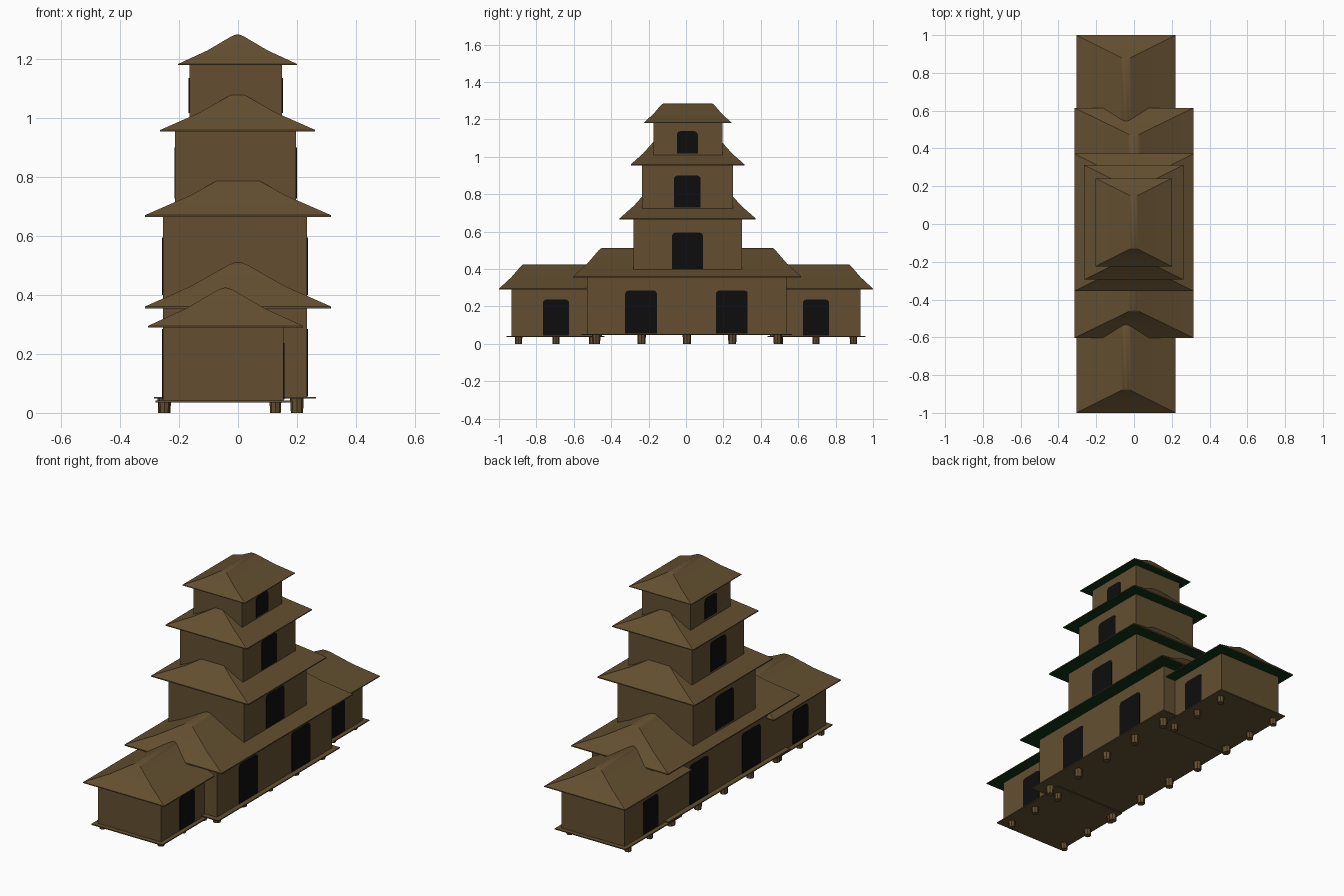
import bpy, bmesh, math

if "Cube" in bpy.data.objects:
    bpy.data.objects.remove(bpy.data.objects["Cube"])


def material(name, rgb):
    m = bpy.data.materials.new(name)
    m.diffuse_color = (*rgb, 1)
    m.use_nodes = True
    m.node_tree.nodes["Principled BSDF"].inputs["Base Color"].default_value = m.diffuse_color
    return m


WOOD = material("brown wood", (0.125, 0.078, 0.030))
GREEN = material("dark green soffit", (0.004, 0.032, 0.008))
BLACK = material("black doorway", (0.004, 0.004, 0.004))


def finish(name, bm, mats, smooth=False):
    bmesh.ops.recalc_face_normals(bm, faces=bm.faces[:])
    me = bpy.data.meshes.new(name)
    bm.to_mesh(me)
    bm.free()
    for m in mats:
        me.materials.append(m)
    ob = bpy.data.objects.new(name, me)
    bpy.context.collection.objects.link(ob)
    if smooth:
        bpy.ops.object.select_all(action='DESELECT')
        ob.select_set(True)
        bpy.context.view_layer.objects.active = ob
        bpy.ops.object.shade_smooth_by_angle(angle=math.radians(30))
    return ob


def box(name, x0, x1, y0, y1, z0, z1):
    bm = bmesh.new()
    bmesh.ops.create_cube(bm, size=1)
    for v in bm.verts:
        v.co.x = x0 if v.co.x < 0 else x1
        v.co.y = y0 if v.co.y < 0 else y1
        v.co.z = z0 if v.co.z < 0 else z1
    return finish(name, bm, [WOOD])


def hip_roof(name, x0, x1, y0, y1, z0, rise, run):
    """Slightly concave hipped roof with a rounded ridge and a flat green underside."""
    bm = bmesh.new()
    half = (x1 - x0) / 2
    rings = []
    for t, h in ((0, 0), (0, 0.04), (0.5, 0.48), (0.9, 0.93), (0.97, 0.99), (1, 1)):
        dx, dy, z = (half - 0.003) * t, run * t, z0 + rise * h
        rings.append([bm.verts.new(p) for p in (
            (x0 + dx, y0 + dy, z), (x1 - dx, y0 + dy, z),
            (x1 - dx, y1 - dy, z), (x0 + dx, y1 - dy, z))])
    for a, b in zip(rings, rings[1:]):
        for i in range(4):
            j = (i + 1) % 4
            bm.faces.new((a[i], a[j], b[j], b[i]))
    bm.faces.new(rings[-1])
    bm.faces.new(rings[0][::-1]).material_index = 1
    return finish(name, bm, [WOOD, GREEN], True)


def doorway(name, x, side, y0, y1, z0, z1, r=0.018):
    """Thin dark plate with rounded upper corners on a long wall."""
    pts = [(y0, z0), (y1, z0)]
    for cy, start in ((y1 - r, 0), (y0 + r, 90)):
        for k in range(4):
            a = math.radians(start + k * 30)
            pts.append((cy + r * math.cos(a), z1 - r + r * math.sin(a)))
    bm = bmesh.new()
    f = bm.faces.new([bm.verts.new((x - 0.001 * side, y, z)) for y, z in pts])
    ext = bmesh.ops.extrude_face_region(bm, geom=[f])
    for g in ext["geom"]:
        if isinstance(g, bmesh.types.BMVert):
            g.co.x += 0.004 * side
    finish(name, bm, [BLACK])


def posts(name, xs, ys, height, r):
    bm = bmesh.new()
    for x in xs:
        for y in ys:
            geo = bmesh.ops.create_cone(bm, cap_ends=True, segments=8, radius1=r * 0.9,
                                        radius2=r, depth=height)
            bmesh.ops.translate(bm, verts=geo["verts"], vec=(x, y, height / 2))
    finish(name, bm, [WOOD], True)


def both_doors(name, x0, x1, *dims):
    doorway(name + "_left", x0, -1, *dims)
    doorway(name + "_right", x1, 1, *dims)


# Low side wings at front and back
for side, s in (("front", -1), ("back", 1)):
    def span(a, b):
        return sorted((s * a, s * b))
    box(side + "_wing_walls", -0.255, 0.155, *span(0.45, 0.934), 0.038, 0.295)
    box(side + "_wing_floor", -0.28, 0.18, *span(0.435, 0.96), 0.036, 0.042)
    hip_roof(side + "_wing_roof", -0.305, 0.22, *span(0.38, 1.0), 0.29, 0.135, 0.13)
    both_doors(side + "_wing_door", -0.255, 0.155, *span(0.625, 0.765), 0.045, 0.237)
    posts(side + "_wing_posts", (-0.25, 0.127), [s * y for y in (0.5, 0.695, 0.895)], 0.037, 0.02)

# Main hall
box("main_hall_walls", -0.255, 0.235, -0.53, 0.537, 0.05, 0.36)
box("main_hall_floor", -0.285, 0.265, -0.56, 0.567, 0.048, 0.054)
hip_roof("main_hall_roof", -0.315, 0.315, -0.603, 0.615, 0.355, 0.157, 0.152)
for label, a, b in (("front", -0.325, -0.155), ("back", 0.16, 0.33)):
    both_doors("main_hall_door_" + label, -0.255, 0.235, a, b, 0.055, 0.285)
posts("main_hall_posts", (-0.25, 0.2), [0.005 + 0.2425 * i for i in range(-2, 3)], 0.049, 0.023)

# Upper storeys: wall x, wall y, wall z, roof x, roof y, roof rise, hip run, door
tiers = (
    ("second", (-0.255, 0.235), (-0.28, 0.30), (0.36, 0.67), (-0.315, 0.315), (-0.355, 0.372),
     0.155, 0.155, (-0.075, 0.09, 0.40, 0.595)),
    ("third", (-0.213, 0.197), (-0.235, 0.25), (0.67, 0.96), (-0.264, 0.262), (-0.295, 0.312),
     0.13, 0.13, (-0.065, 0.078, 0.728, 0.9)),
    ("top", (-0.165, 0.15), (-0.175, 0.195), (0.96, 1.185), (-0.203, 0.2), (-0.224, 0.242),
     0.104, 0.1, (-0.048, 0.063, 1.018, 1.137)),
)
for name, wx, wy, wz, rx, ry, rise, run, door in tiers:
    box(name + "_storey_walls", *wx, *wy, *wz)
    hip_roof(name + "_storey_roof", *rx, *ry, wz[1] - 0.005, rise, run)
    both_doors(name + "_storey_door", *wx, *door)
